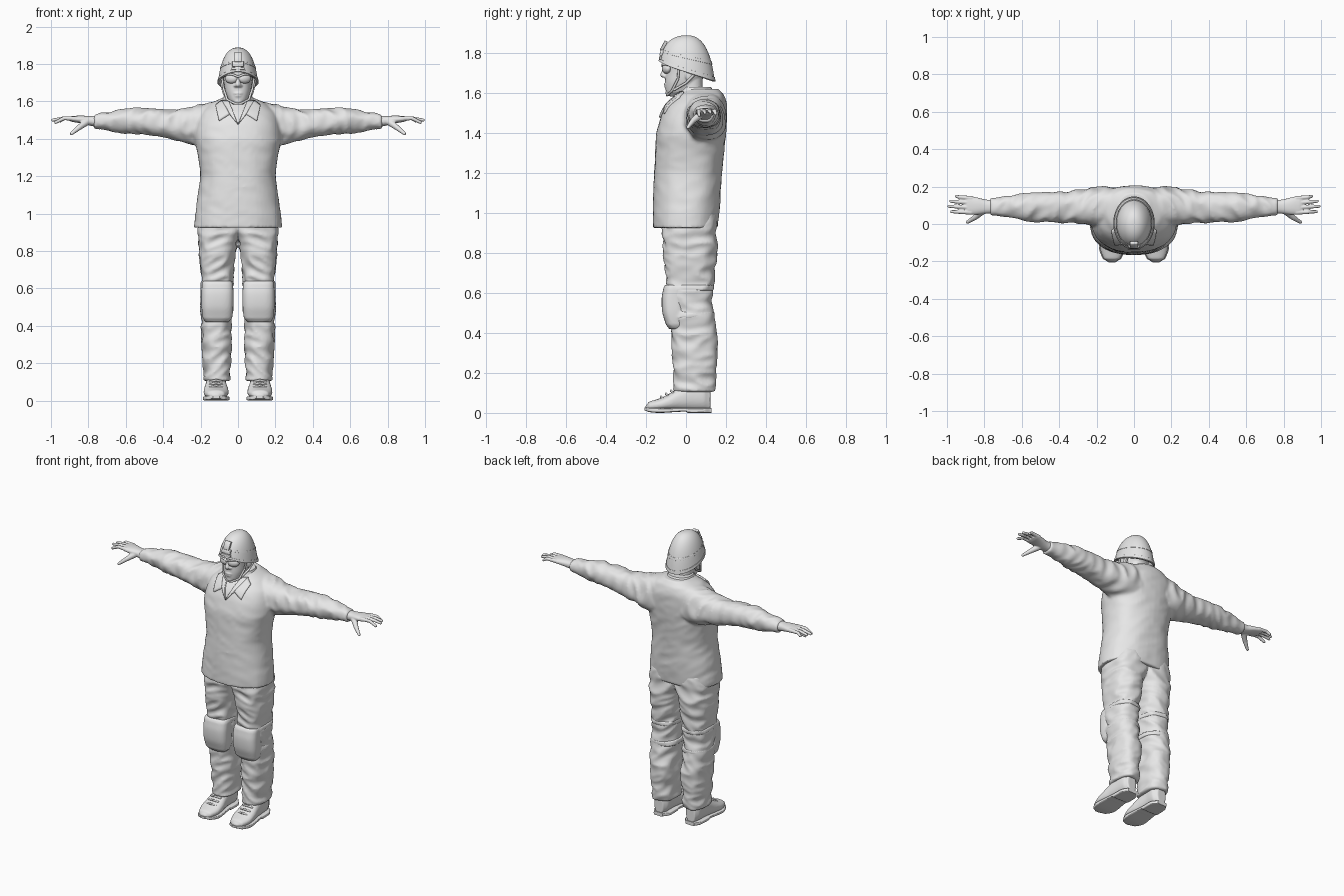
import bpy, bmesh, math
from mathutils import Vector, Matrix, noise

cube = bpy.data.objects.get("Cube")
if cube:
    bpy.data.objects.remove(cube)

grey = bpy.data.materials.new("plain grey")
grey.use_nodes = True
grey.diffuse_color = (0.8, 0.8, 0.8, 1)
grey.node_tree.nodes["Principled BSDF"].inputs["Base Color"].default_value = grey.diffuse_color


def finish(bm, name, mirror=False, voxel=0, smooth=2):
    """Turn a bmesh into an object, optionally mirrored and fused."""
    bmesh.ops.recalc_face_normals(bm, faces=bm.faces)
    me = bpy.data.meshes.new(name)
    bm.to_mesh(me)
    bm.free()
    me.materials.append(grey)
    me.shade_smooth()
    me.set_sharp_from_angle(angle=math.radians(45))
    ob = bpy.data.objects.new(name, me)
    bpy.context.collection.objects.link(ob)
    if mirror:
        ob.modifiers.new("mirror", 'MIRROR').use_mirror_merge = False
    if voxel:
        fuse = ob.modifiers.new("fuse", 'REMESH')
        fuse.mode = 'VOXEL'
        fuse.voxel_size = voxel
        fuse.use_smooth_shade = True
        ob.modifiers.new("soften", 'SMOOTH').iterations = smooth
    return ob


def catmull(a, b, c, d, t):
    return b + 0.5 * t * (c - a + t * (2*a - 5*b + 4*c - d + t * (3*(b - c) + d - a)))


def loft(bm, axis, stations, power=2.3, fold=0, side=1, n=48, steps=8):
    """Superellipse skin; a station is (position, low, high, low, high)."""
    k = "xyz".index(axis)
    a, b = [i for i in range(3) if i != k]
    last = len(stations) - 1
    rows = []
    for i in range(last):
        quad = [stations[min(max(i + j, 0), last)] for j in (-1, 0, 1, 2)]
        for s in range(steps + (i == last - 1)):
            t = s / steps
            rows.append([catmull(*v, t) for v in zip(*quad)])
            rows[-1][0] = quad[1][0] + (quad[2][0] - quad[1][0]) * t
    rings = []
    for pos, a0, a1, b0, b1 in rows:
        ring = []
        for j in range(n):
            ang = math.tau * j / n
            c, s = math.cos(ang), math.sin(ang)
            u = math.copysign(abs(c) ** (2 / power), c)
            v = math.copysign(abs(s) ** (2 / power), s)
            p = Vector((0, 0, 0))
            p[k] = pos
            p[a] = (a0 + a1) / 2 + u * (a1 - a0) / 2
            p[b] = (b0 + b1) / 2 + v * (b1 - b0) / 2
            if fold:
                q = p * 9
                q[k] = p[k] * 17 + p[a] * 8
                ridge = 0.35 - abs(noise.noise(q)) * 1.6
                p[a] += u * ridge * fold
                p[b] += v * ridge * fold
            p.x *= side
            ring.append(bm.verts.new(p))
        rings.append(ring)
    for r, q in zip(rings, rings[1:]):
        for j in range(n):
            bm.faces.new((r[j - 1], r[j], q[j], q[j - 1]))
    bm.faces.new(rings[0])
    bm.faces.new(rings[-1])


def ball(bm, centre, size, turn=0):
    m = Matrix.Translation(centre) @ Matrix.Rotation(turn, 4, 'Z') @ Matrix.Diagonal((*size, 1))
    bmesh.ops.create_uvsphere(bm, u_segments=16, v_segments=10, radius=1, matrix=m)


def tube(bm, points, r0, r1=None):
    """Round-jointed chain tapering from r0 to r1."""
    r1 = r1 or r0
    pts = [Vector(p) for p in points]
    radii = [r0 + (r1 - r0) * i / (len(pts) - 1) for i in range(len(pts))]
    for p, r in zip(pts, radii):
        ball(bm, p, (r, r, r))
    for p, q, r, s in zip(pts, pts[1:], radii, radii[1:]):
        m = Matrix.Translation((p + q) / 2) @ (q - p).to_track_quat('Z', 'Y').to_matrix().to_4x4()
        bmesh.ops.create_cone(bm, segments=14, radius1=r, radius2=s, depth=(q - p).length, matrix=m)


def box(bm, centre, size, tilt=0):
    m = Matrix.Translation(centre) @ Matrix.Rotation(tilt, 4, 'X') @ Matrix.Diagonal((*size, 1))
    bmesh.ops.create_cube(bm, size=1, matrix=m)


# Jacket: torso and both sleeves fused together
bm = bmesh.new()
torso = [(.925, .235, -.165, .16), (1.05, .222, -.165, .172), (1.2, .202, -.16, .18),
         (1.3, .212, -.155, .19), (1.4, .23, -.148, .2), (1.48, .222, -.125, .205),
         (1.54, .2, -.095, .205), (1.59, .15, -.045, .19), (1.62, .085, -.01, .165)]
loft(bm, 'z', [(z, -w, w, f, b) for z, w, f, b in torso], 2.3, .004)
sleeve = [(.1, .0, .2, 1.36, 1.6), (.2, -.01, .2, 1.35, 1.585), (.27, .0, .185, 1.375, 1.565),
          (.36, .005, .178, 1.4, 1.555), (.46, .01, .17, 1.42, 1.56), (.56, .015, .165, 1.425, 1.565),
          (.65, .035, .155, 1.435, 1.552), (.72, .045, .14, 1.45, 1.54), (.77, .05, .135, 1.455, 1.53)]
for side in (1, -1):
    loft(bm, 'x', sleeve, 2.2, .014, side)
jacket = finish(bm, "jacket", voxel=.009, smooth=3)

# Collar flaps laid onto the chest, and collar band round the neck
bm = bmesh.new()
for outline in ([(.0, 1.475), (.045, 1.53), (.085, 1.6), (.05, 1.6)],
                [(.045, 1.53), (.1, 1.495), (.118, 1.575), (.085, 1.6)]):
    bm.faces.new([bm.verts.new((x, -.3, z)) for x, z in outline])
bmesh.ops.subdivide_edges(bm, edges=bm.edges, cuts=7, use_grid_fill=True)
collar = finish(bm, "collar_flaps", mirror=True)
wrap = collar.modifiers.new("lay", 'SHRINKWRAP')
wrap.target = jacket
wrap.wrap_method = 'PROJECT'
wrap.use_project_y = True
thick = collar.modifiers.new("thickness", 'SOLIDIFY')
thick.thickness, thick.offset = .02, 0
bm = bmesh.new()
loft(bm, 'z', [(1.57, -.1, .1, -.05, .16), (1.605, -.088, .088, -.035, .145), (1.63, -.075, .075, -.02, .125)])
finish(bm, "collar_band")

# Trousers
bm = bmesh.new()
loft(bm, 'z', [(.105, .042, .182, -.06, .145), (.2, .038, .187, -.065, .15), (.35, .032, .195, -.07, .158),
               (.45, .03, .2, -.075, .145), (.55, .03, .2, -.09, .13), (.65, .025, .198, -.1, .14),
               (.75, .016, .205, -.11, .15), (.83, .006, .21, -.115, .157), (.9, -.03, .215, -.12, .157),
               (1, -.05, .2, -.12, .15)], 2.5, .014, steps=12)
finish(bm, "trousers", mirror=True, voxel=.008)

# Knee pads with straps
bm = bmesh.new()
loft(bm, 'z', [(.42, .05, .175, -.085, -.01), (.44, .032, .188, -.1, -.005), (.5, .025, .195, -.118, 0),
               (.57, .024, .195, -.122, 0), (.625, .027, .193, -.113, 0), (.64, .035, .188, -.105, -.01)], 3)
for z in (.475, .61):
    loft(bm, 'z', [(z, .024, .202, -.09, .14), (z + .03, .024, .202, -.09, .14)], 2.5, .008)
finish(bm, "knee_pads", mirror=True, voxel=.007)

# Boots, soles and laces
bm = bmesh.new()
loft(bm, 'y', [(-.203, .1, .135, .015, .035), (-.185, .072, .163, .01, .056), (-.13, .052, .182, .01, .073),
               (-.08, .052, .182, .01, .098), (-.03, .06, .175, .01, .13), (.03, .065, .17, .01, .16),
               (.09, .065, .165, .01, .16), (.122, .085, .15, .01, .13)])
finish(bm, "boots", mirror=True, voxel=.006)
bm = bmesh.new()
loft(bm, 'y', [(-.207, .1, .135, .012, .026), (-.185, .068, .167, .004, .026), (-.13, .046, .187, 0, .024),
               (-.02, .055, .178, .006, .024), (.0, .056, .176, .006, .024), (.01, .056, .176, 0, .024),
               (.09, .058, .172, 0, .024), (.127, .085, .15, 0, .024)], 6)
finish(bm, "soles", mirror=True)
bm = bmesh.new()
for i in range(4):
    y, z = -.125 + i * .025, .076 + i * .015
    tube(bm, [(.085, y + .01, z - .004), (.117, y, z + .004), (.15, y + .01, z - .004)], .006)
finish(bm, "laces", mirror=True)

# Hands: palm, four fingers and thumb
bm = bmesh.new()
loft(bm, 'x', [(.74, .055, .13, 1.462, 1.525), (.79, .055, .13, 1.47, 1.522), (.84, .05, .142, 1.482, 1.524),
               (.885, .05, .15, 1.49, 1.522), (.9, .058, .148, 1.495, 1.518)], steps=4)
for y0, y1, tip, drop in ((.062, .066, .975, .02), (.088, .095, .99, .008), (.113, .122, .98, .006), (.138, .148, .95, .012)):
    tube(bm, [(.87, y0, 1.508), (.93, (y0 + y1) / 2, 1.51), (tip, y1, 1.508 - drop)], .0125, .0085)
tube(bm, [(.81, .07, 1.49), (.85, .035, 1.46), (.89, .01, 1.428)], .02, .009)
finish(bm, "hands", mirror=True, voxel=.004)

# Head: skull, neck, ears, nose and lips fused together
bm = bmesh.new()
skull = [(1.583, .028, -.085, -.02), (1.605, .05, -.1, .02), (1.65, .067, -.104, .06), (1.7, .075, -.103, .1),
         (1.76, .08, -.105, .115), (1.82, .07, -.09, .1), (1.85, .04, -.05, .06)]
loft(bm, 'z', [(z, -w, w, f, b) for z, w, f, b in skull])
loft(bm, 'z', [(1.54, -.07, .07, -.04, .11), (1.62, -.06, .06, -.04, .085), (1.7, -.06, .06, -.04, .085)])
tube(bm, [(0, -.102, 1.73), (0, -.115, 1.69)], .008, .014)
ball(bm, (0, -.098, 1.643), (.026, .013, .007))
ball(bm, (0, -.096, 1.63), (.022, .013, .007))
ball(bm, (0, -.085, 1.6), (.025, .018, .015))
for side in (1, -1):
    ball(bm, (side * .077, .015, 1.69), (.01, .02, .032))
    ball(bm, (side * .014, -.105, 1.684), (.009, .012, .008))
finish(bm, "head", voxel=.005, smooth=1)

# Goggles
bm = bmesh.new()
ball(bm, (.036, -.098, 1.722), (.036, .019, .026), .4)
tube(bm, [(0, -.116, 1.732), (.03, -.117, 1.744), (.068, -.088, 1.74), (.084, -.02, 1.73)], .006)
finish(bm, "goggles", mirror=True)

# Chin strap
bm = bmesh.new()
tube(bm, [(.088, -.035, 1.74), (.078, -.04, 1.67), (.058, -.07, 1.61), (.02, -.092, 1.59), (0, -.095, 1.588)], .006)
tube(bm, [(.09, .05, 1.7), (.078, .0, 1.65), (.062, -.06, 1.615)], .006)
finish(bm, "chin_strap", mirror=True)


# Helmet shell, rim and band share one dome rule
def dome(name, low, high, grow, thickness):
    bm = bmesh.new()
    rows, n = 20, 56
    rings = []
    for i in range(rows + 1):
        u = low + (high - low) * i / rows
        r = math.cos(u * math.pi / 2) ** .85 * grow
        flare = .008 * (1 - u) ** 6
        ring = []
        for j in range(n):
            c, s = math.cos(math.tau * j / n), math.sin(math.tau * j / n)
            rim = 1.703 - .045 * s + .012 * max(-s, 0) ** 4
            ring.append(bm.verts.new(((.1 + flare) * c * r, .005 + (.131 + flare) * s * r,
                                      rim + (1.888 - rim) * math.sin(u * math.pi / 2))))
        rings.append(ring)
    for r, q in zip(rings, rings[1:]):
        for j in range(n):
            bm.faces.new((r[j - 1], r[j], q[j], q[j - 1]))
    bmesh.ops.remove_doubles(bm, verts=bm.verts, dist=.0005)
    shell = finish(bm, name).modifiers.new("thickness", 'SOLIDIFY')
    shell.thickness = thickness


dome("helmet", 0, 1, 1, .01)
dome("helmet_rim", 0, .06, 1.025, .008)
dome("helmet_band", .24, .29, 1.02, .006)

# Helmet front mount
bm = bmesh.new()
box(bm, (0, -.122, 1.8), (.062, .016, .03), -.3)
box(bm, (0, -.112, 1.835), (.042, .016, .055), -.5)
box(bm, (0, -.128, 1.775), (.07, .014, .014), -.1)
bmesh.ops.bevel(bm, geom=bm.edges, offset=.002, segments=1, affect='EDGES')
finish(bm, "helmet_mount")
